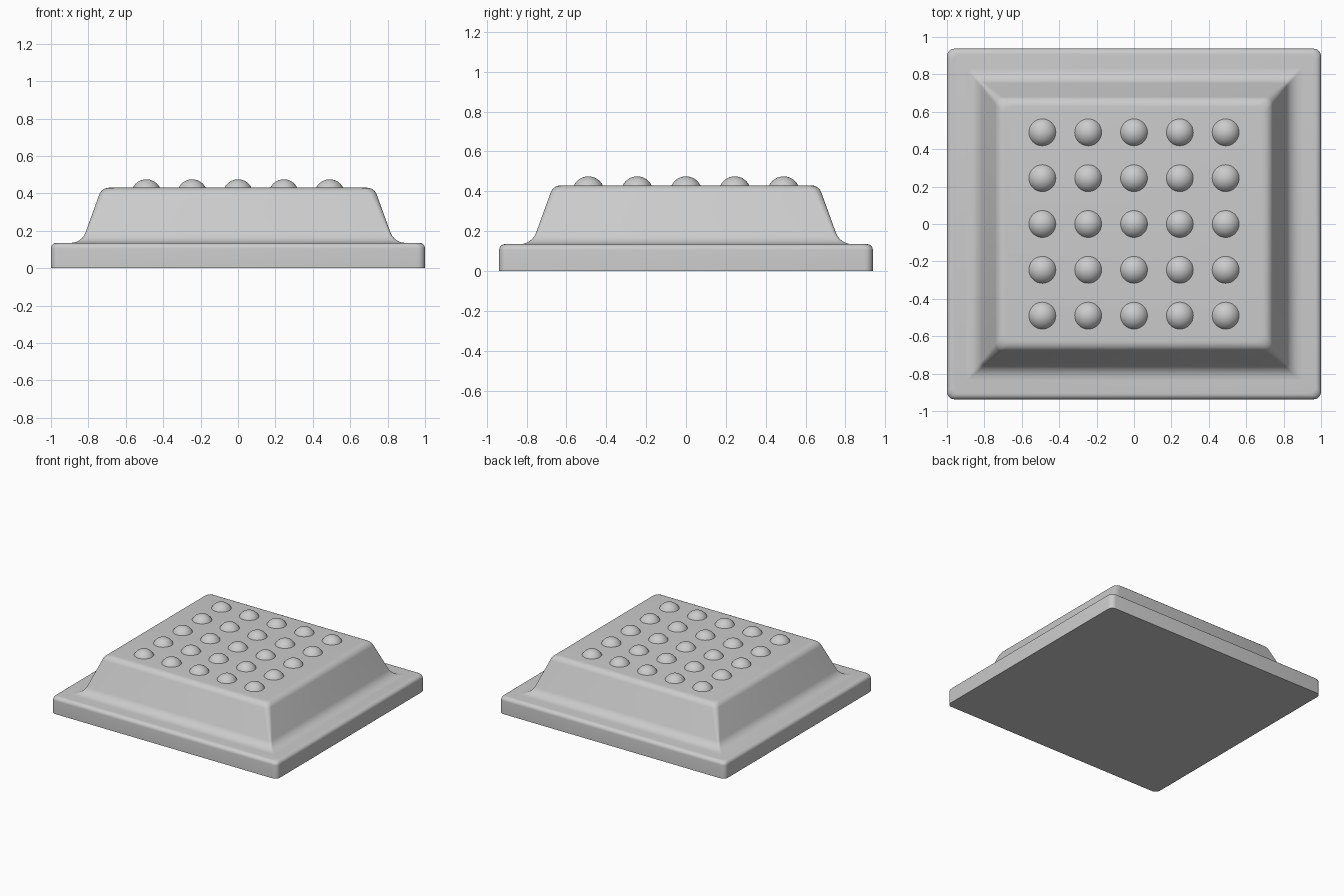
import bpy
import bmesh
from math import sin, cos, pi, radians, asin

if "Cube" in bpy.data.objects:
    bpy.data.objects.remove(bpy.data.objects["Cube"], do_unlink=True)

grey = bpy.data.materials.new("plain grey")
grey.use_nodes = True
grey.diffuse_color = (0.6, 0.6, 0.6, 1)
grey.node_tree.nodes["Principled BSDF"].inputs["Base Color"].default_value = (0.6, 0.6, 0.6, 1)

HALF_X, HALF_Y = 1.0, 0.9375
BASE_TOP, DECK = 0.135, 0.43


def arc(cx, cz, r, start, end, steps=6):
    """Points on an arc, angles in degrees."""
    angles = [radians(start + (end - start) * i / steps) for i in range(steps + 1)]
    return [(cx + r * cos(a), cz + r * sin(a)) for a in angles]


def rounded_rect(bm, hx, hy, r, z, steps=5):
    """Ring of vertices around a rectangle with rounded corners."""
    ring = []
    for quadrant, (sx, sy) in enumerate([(1, 1), (-1, 1), (-1, -1), (1, -1)]):
        for i in range(steps + 1):
            a = (quadrant + i / steps) * pi / 2
            ring.append(bm.verts.new((sx * (hx - r) + r * cos(a), sy * (hy - r) + r * sin(a), z)))
    return ring


def finish(name, bm):
    """Turn a bmesh into a smooth shaded object."""
    bmesh.ops.recalc_face_normals(bm, faces=bm.faces[:])
    mesh = bpy.data.meshes.new(name)
    bm.to_mesh(mesh)
    bm.free()
    mesh.materials.append(grey)
    obj = bpy.data.objects.new(name, mesh)
    bpy.context.collection.objects.link(obj)
    bpy.ops.object.select_all(action="DESELECT")
    obj.select_set(True)
    bpy.context.view_layer.objects.active = obj
    bpy.ops.object.shade_smooth_by_angle(angle=radians(35))
    return obj


def loft(name, profile, radius):
    """Stack rounded rectangles along a profile of (half width, height)."""
    bm = bmesh.new()
    rings = [rounded_rect(bm, w, w - HALF_X + HALF_Y, radius(z), z) for w, z in profile]
    for low, high in zip(rings, rings[1:]):
        for i in range(len(low)):
            j = (i + 1) % len(low)
            bm.faces.new((low[i], low[j], high[j], high[i]))
    bm.faces.new(rings[0])
    bm.faces.new(rings[-1])
    return finish(name, bm)


# Flat base slab with a rounded upper rim
loft("base_slab", [(HALF_X, 0)] + arc(HALF_X - 0.03, BASE_TOP - 0.03, 0.03, 0, 90),
     lambda z: 0.04)

# Sloping raised block: flared foot, straight flank, rounded shoulder
foot = arc(0.895, BASE_TOP + 0.085, 0.085, 270, 202)
shoulder = arc(0.69, DECK - 0.055, 0.055, 22, 90)
loft("raised_block", [(foot[0][0], BASE_TOP - 0.02)] + foot + shoulder,
     lambda z: 0.012 + 0.03 * max(0, z - BASE_TOP) / (DECK - BASE_TOP))

# Grid of low domes on the deck, sharing one mesh
DOME_R, DOME_H, PITCH = 0.072, 0.045, 0.245
sphere_r = (DOME_R ** 2 + DOME_H ** 2) / (2 * DOME_H)
bm = bmesh.new()
rim = asin((sphere_r - DOME_H) / sphere_r)
path = [bm.verts.new((sphere_r * cos(a), 0, sphere_r * sin(a) - sphere_r + DOME_H))
        for a in [rim + (pi / 2 - rim) * i / 8 for i in range(9)]]
edges = [bm.edges.new(pair) for pair in zip(path, path[1:])]
bmesh.ops.spin(bm, geom=path + edges, cent=(0, 0, 0), axis=(0, 0, 1), angle=2 * pi, steps=32)
bmesh.ops.remove_doubles(bm, verts=bm.verts[:], dist=0.0005)
dome = finish("dome", bm)
for row in range(-2, 3):
    for column in range(-2, 3):
        if row == column == -2:
            stud = dome
        else:
            stud = dome.copy()
            bpy.context.collection.objects.link(stud)
        stud.location = (column * PITCH, row * PITCH, DECK)
